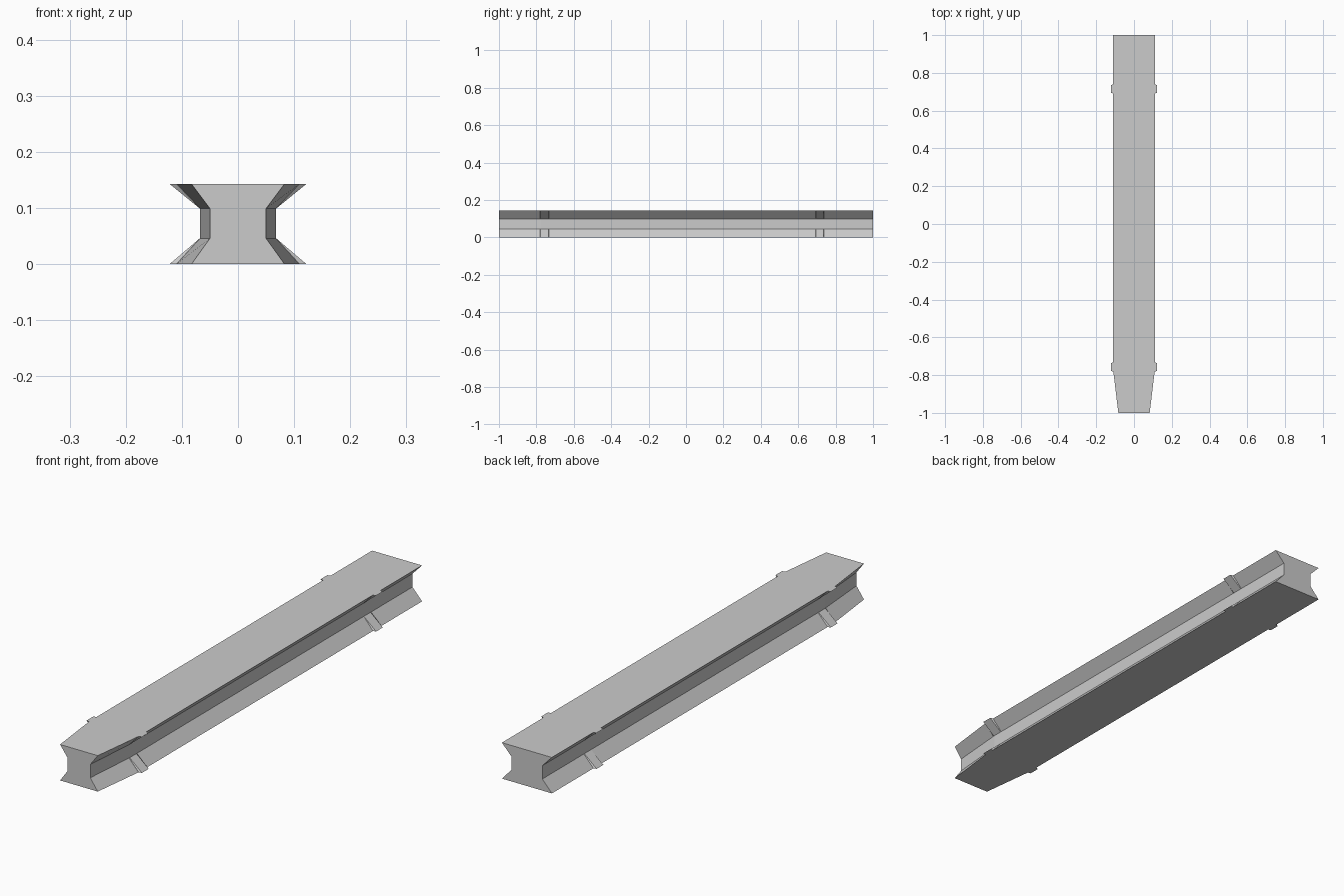
import bpy, bmesh

cube = bpy.data.objects.get("Cube")
if cube:
    bpy.data.objects.remove(cube)

H = 0.143                       # overall height
LOW, HIGH = 0.046, 0.099        # waist band
EDGE, WAIST = 0.11, 0.068       # half widths of the body

grey = bpy.data.materials.new("plain grey")
grey.use_nodes = True
colour = (0.6, 0.6, 0.6, 1)
grey.diffuse_color = colour
grey.node_tree.nodes["Principled BSDF"].inputs["Base Color"].default_value = colour


def loft(name, rings):
    """Solid through a series of matching cross-sections, with capped ends."""
    bm = bmesh.new()
    loops = [[bm.verts.new(p) for p in ring] for ring in rings]
    n = len(loops[0])
    for a, b in zip(loops, loops[1:]):
        for i in range(n):
            j = (i + 1) % n
            bm.faces.new((a[i], a[j], b[j], b[i]))
    bm.faces.new(loops[0])
    bm.faces.new(loops[-1])
    bmesh.ops.recalc_face_normals(bm, faces=bm.faces)
    mesh = bpy.data.meshes.new(name)
    bm.to_mesh(mesh)
    bm.free()
    mesh.materials.append(grey)
    obj = bpy.data.objects.new(name, mesh)
    bpy.context.collection.objects.link(obj)
    return obj


def section(y, edge, waist):
    right = [(edge, 0), (waist, LOW), (waist, HIGH), (edge, H)]
    outline = right + [(-x, z) for x, z in reversed(right)]
    return [(x, y, z) for x, z in outline]


# Waisted beam, tapered at the front end
loft("beam", [section(-1, 0.083, 0.05), section(-0.775, EDGE, WAIST), section(1, EDGE, WAIST)])

# Wedge lugs lying on the sloping flanges
for place, y in (("front", -0.757), ("back", 0.715)):
    for level, z_edge, z_waist in (("lower", 0, LOW), ("upper", H, HIGH)):
        for side, s in (("left", 1), ("right", -1)):
            def lug_section(dy, out):
                return [(s * WAIST, y + dy, z_waist), (s * (EDGE - 0.01), y + dy, z_edge),
                        (s * out, y + dy, z_edge)]
            loft(f"{place}_{level}_{side}_lug",
                 [lug_section(-0.024, EDGE), lug_section(-0.021, 0.122),
                  lug_section(0.021, 0.122), lug_section(0.024, EDGE)])
